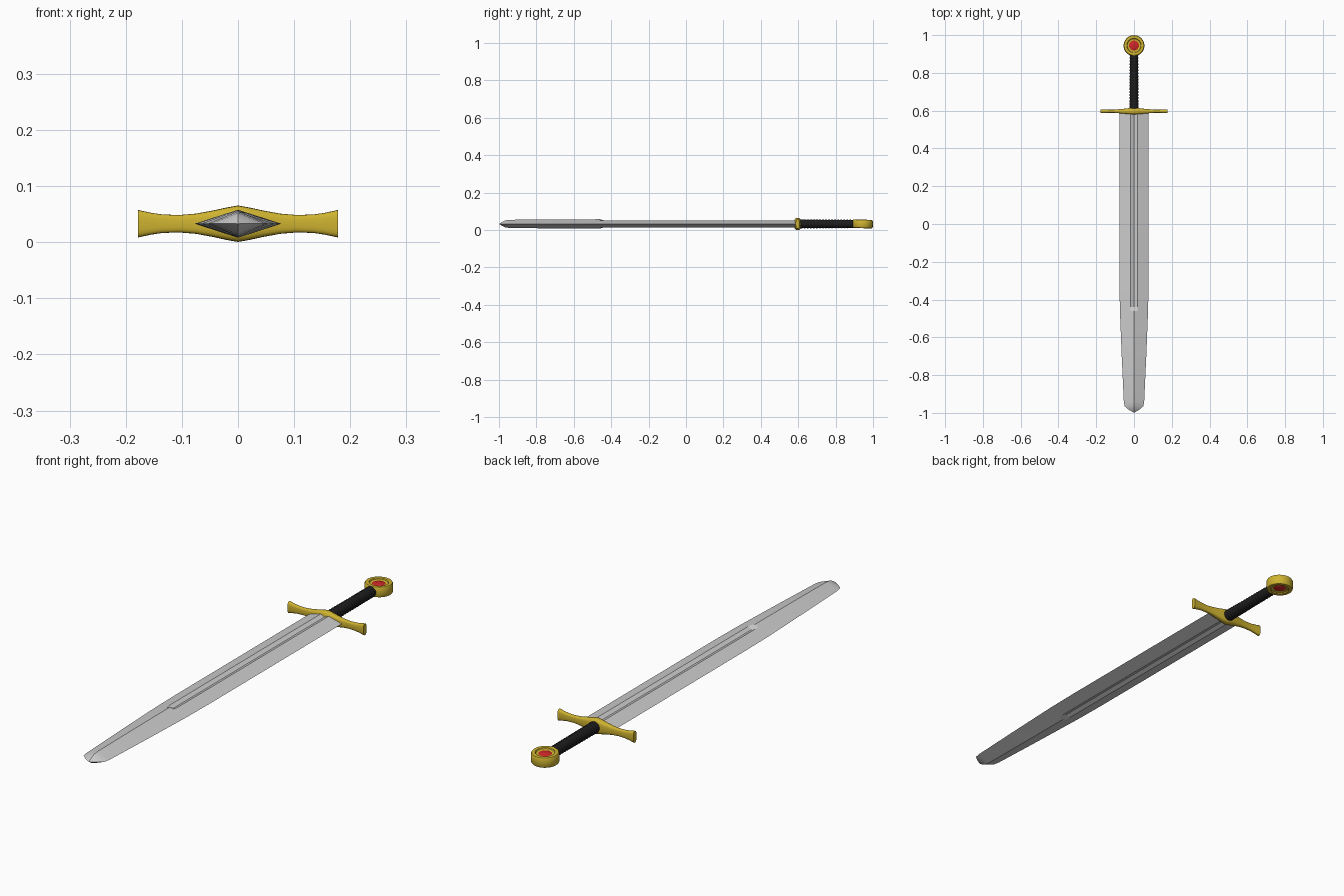
import bpy, math
from math import sin, cos, pi
from mathutils import Matrix

if "Cube" in bpy.data.objects:
    bpy.data.objects.remove(bpy.data.objects["Cube"])

ZC = 0.033


def material(name, color):
    m = bpy.data.materials.new(name)
    m.diffuse_color = (*color, 1)
    m.use_nodes = True
    m.node_tree.nodes["Principled BSDF"].inputs["Base Color"].default_value = m.diffuse_color
    return m


gold = material("gold", (0.62, 0.45, 0.03))
black = material("black_leather", (0.012, 0.012, 0.012))
red = material("red_gem", (0.6, 0.02, 0.02))


def loft(name, rings, mat=None, angle=30):
    """Skin a list of equal-sized closed rings and cap both ends."""
    n = len(rings[0])
    verts = [p for r in rings for p in r]
    faces = [(k * n + i, k * n + (i + 1) % n, (k + 1) * n + (i + 1) % n, (k + 1) * n + i)
             for k in range(len(rings) - 1) for i in range(n)]
    faces += [tuple(reversed(range(n))), tuple(range(len(verts) - n, len(verts)))]
    me = bpy.data.meshes.new(name)
    me.from_pydata(verts, [], faces)
    ob = bpy.data.objects.new(name, me)
    bpy.context.collection.objects.link(ob)
    if mat:
        me.materials.append(mat)
    bpy.ops.object.select_all(action='DESELECT')
    ob.select_set(True)
    bpy.context.view_layer.objects.active = ob
    bpy.ops.object.mode_set(mode='EDIT')
    bpy.ops.mesh.select_all(action='SELECT')
    bpy.ops.mesh.normals_make_consistent(inside=False)
    bpy.ops.object.mode_set(mode='OBJECT')
    bpy.ops.object.shade_smooth_by_angle(angle=math.radians(angle))
    return ob


# Blade: diamond section, with a shallow fuller from the guard to y = -0.45
def blade_ring(y, w, t, fuller):
    f = 0.24 * w
    shoulder = t * (1 - f / w)
    ridge = 0.6 * shoulder if fuller else t
    half = [(w, 0), (f, shoulder), (0, ridge), (-f, shoulder)]
    pts = half + [(-x, -z) for x, z in half]
    return [(x, y, ZC + z) for x, z in pts]


sections = [(0.595, 0.077, 0.025, True), (-0.30, 0.077, 0.025, True),
            (-0.44, 0.075, 0.025, True), (-0.46, 0.0745, 0.025, False),
            (-0.70, 0.065, 0.024, False), (-0.94, 0.054, 0.022, False),
            (-0.965, 0.049, 0.019, False), (-0.983, 0.028, 0.011, False),
            (-0.998, 0.003, 0.001, False)]
loft("blade", [blade_ring(*s) for s in sections], angle=20)

# Crossguard: rounded section, flared tips and a raised centre
half_guard = [(0, 0.0325, 0.018), (0.02, 0.029, 0.017), (0.045, 0.0235, 0.014),
              (0.075, 0.018, 0.011), (0.105, 0.0155, 0.009), (0.135, 0.0165, 0.009),
              (0.155, 0.0195, 0.0095), (0.178, 0.0245, 0.0105)]
stations = [(-x, h, d) for x, h, d in reversed(half_guard[1:])] + half_guard


def guard_ring(x, h, d, n=20):
    def power(v):
        return math.copysign(abs(v) ** 0.65, v)
    return [(x, 0.597 + d * power(cos(2 * pi * i / n)), ZC + h * power(sin(2 * pi * i / n)))
            for i in range(n)]


loft("crossguard", [guard_ring(*s) for s in stations], gold, 40)

# Grip: leather wrap with repeated ridges
grip = []
for i in range(73):
    y = 0.602 + 0.293 * i / 72
    r = 0.0235 + 0.0012 * cos(2 * pi * i / 4) - 0.0015 * (i / 72)
    grip.append([(r * cos(2 * pi * a / 20), y, ZC + r * sin(2 * pi * a / 20)) for a in range(20)])
loft("grip", grip, black, 40)


# Pommel: turned disc with dished faces, and a gem set through both sides
def disc(name, profile, mat):
    n = 40
    ob = loft(name, [[(r * cos(2 * pi * a / n), r * sin(2 * pi * a / n), z) for a in range(n)]
                     for r, z in profile], mat, 35)
    ob.matrix_world = Matrix.Translation((0, 0.944, ZC)) @ Matrix.Rotation(math.radians(-2), 4, 'X')


upper = [(0.029, 0.015), (0.036, 0.017), (0.038, 0.021), (0.046, 0.023), (0.052, 0.021), (0.055, 0.016)]
disc("pommel", upper + [(r, -z) for r, z in reversed(upper)], gold)
gem = [(0.008, 0.0195), (0.018, 0.018), (0.026, 0.015), (0.028, 0.012)]
disc("pommel_gem", gem + [(r, -z) for r, z in reversed(gem)], red)
